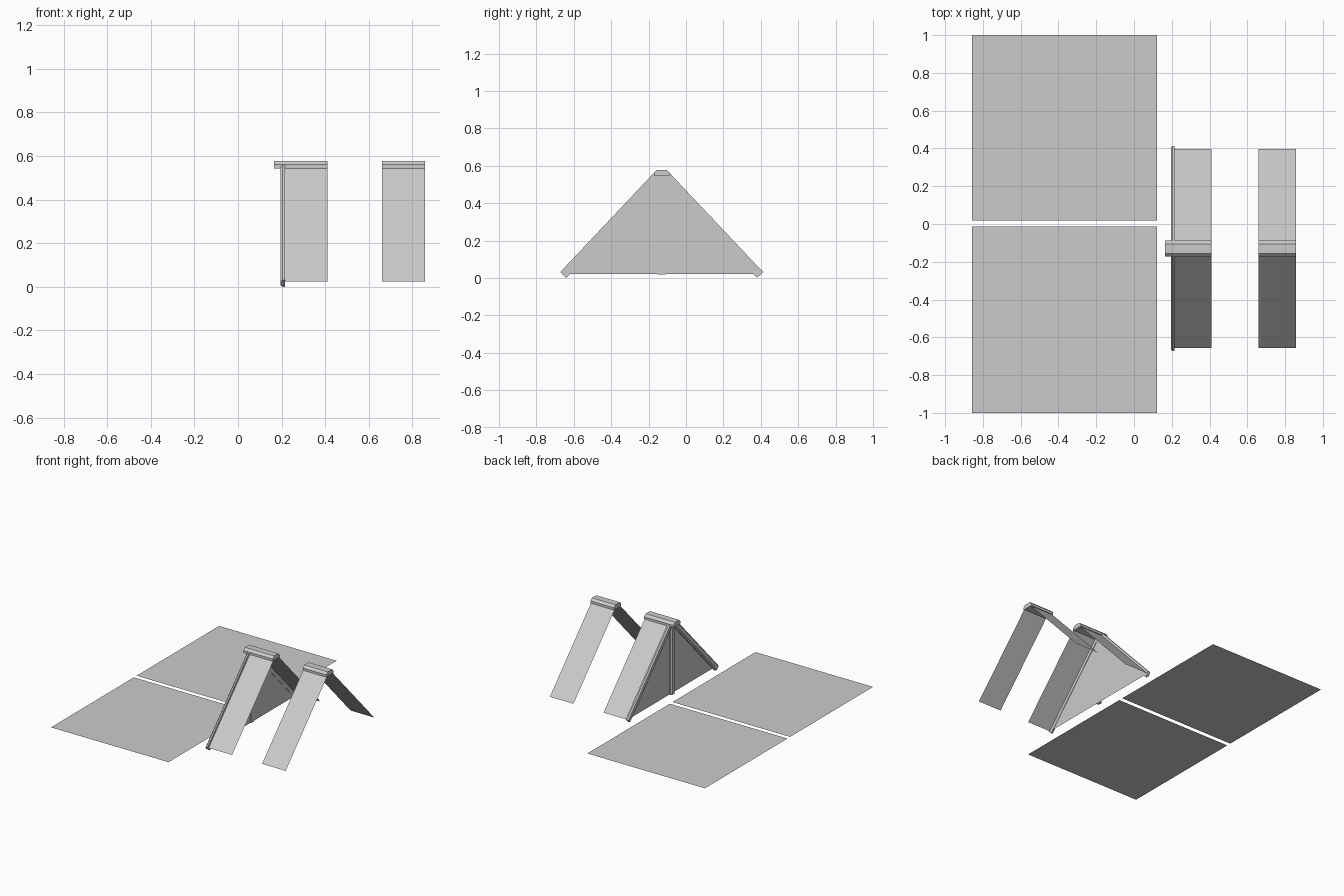
import bpy
from mathutils import Vector

if "Cube" in bpy.data.objects:
    bpy.data.objects.remove(bpy.data.objects["Cube"])

RIDGE_Y = -0.13      # roof centre line
EAVE = 0.526         # half span of the roof
BASE = 0.024         # height of the eaves and flat panels
SLOPE = Vector((0, 0.686, 0.727))   # direction up the front slope


def make(name, verts, faces):
    mesh = bpy.data.meshes.new(name)
    mesh.from_pydata([tuple(v) for v in verts], [], faces)
    mesh.update()
    obj = bpy.data.objects.new(name, mesh)
    bpy.context.collection.objects.link(obj)
    return obj


def sheet(name, verts):
    return make(name, verts, [tuple(range(len(verts)))])


def beam(name, start, along, side, out, length, width, depth):
    """Chamfered six-sided beam; its flat back lies on the start point."""
    along, side, out = (Vector(v).normalized() for v in (along, side, out))
    profile = [(-.5, 0), (.5, 0), (.5, .5), (.3, 1), (-.3, 1), (-.5, .5)]
    if side.cross(out).dot(along) < 0:
        side = -side
    ring = [Vector(start) + side * a * width + out * b * depth for a, b in profile]
    verts = ring + [v + along * length for v in ring]
    faces = [(i, (i + 1) % 6, (i + 1) % 6 + 6, i + 6) for i in range(6)]
    faces += [tuple(range(5, -1, -1)), tuple(range(6, 12))]
    return make(name, verts, faces)


# Flat square panels
for name, y0, y1 in (("flat_panel_front", -1.0, -0.014), ("flat_panel_back", 0.018, 1.0)):
    sheet(name, [(-0.858, y0, BASE), (0.122, y0, BASE), (0.122, y1, BASE), (-0.858, y1, BASE)])

# Roof sections: two sloping sheets under a ridge cap
TOP_HALF = 0.035
TOP_Z = BASE + (EAVE - TOP_HALF) * 1.06
for label, x0, x1, cap_x in (("end", 0.212, 0.41, 0.165), ("middle", 0.66, 0.857, 0.66)):
    for side, s in (("front", -1), ("back", 1)):
        low, high = RIDGE_Y + s * EAVE, RIDGE_Y + s * TOP_HALF
        verts = [(x0, low, BASE), (x1, low, BASE), (x1, high, TOP_Z), (x0, high, TOP_Z)]
        sheet(f"{label}_roof_slope_{side}", verts if s < 0 else verts[::-1])
    beam(f"{label}_ridge_cap", (cap_x, RIDGE_Y, 0.544), (1, 0, 0), (0, 1, 0), (0, 0, 1),
         x1 - cap_x, 0.084, 0.034)

# Gable wall closing the end section
GX = 0.212
sheet("gable_wall", [(GX, RIDGE_Y + EAVE, BASE - 0.002), (GX, RIDGE_Y - EAVE, BASE - 0.002),
                     (GX, RIDGE_Y - TOP_HALF, TOP_Z), (GX, RIDGE_Y + TOP_HALF, TOP_Z)])

# Barge boards along the gable edges
for side, s in (("front", -1), ("back", 1)):
    along = Vector((0, -s * SLOPE.y, SLOPE.z))
    across = Vector((0, s * SLOPE.z, SLOPE.y))
    beam(f"barge_board_{side}", (0.215, RIDGE_Y + s * 0.526, 0.0158), along, across,
         (-1, 0, 0), 0.727, 0.045, 0.02)

# Centre post on the gable
beam("gable_post", (0.215, RIDGE_Y, 0.019), (0, 0, 1), (0, 1, 0), (-1, 0, 0), 0.535, 0.043, 0.02)
